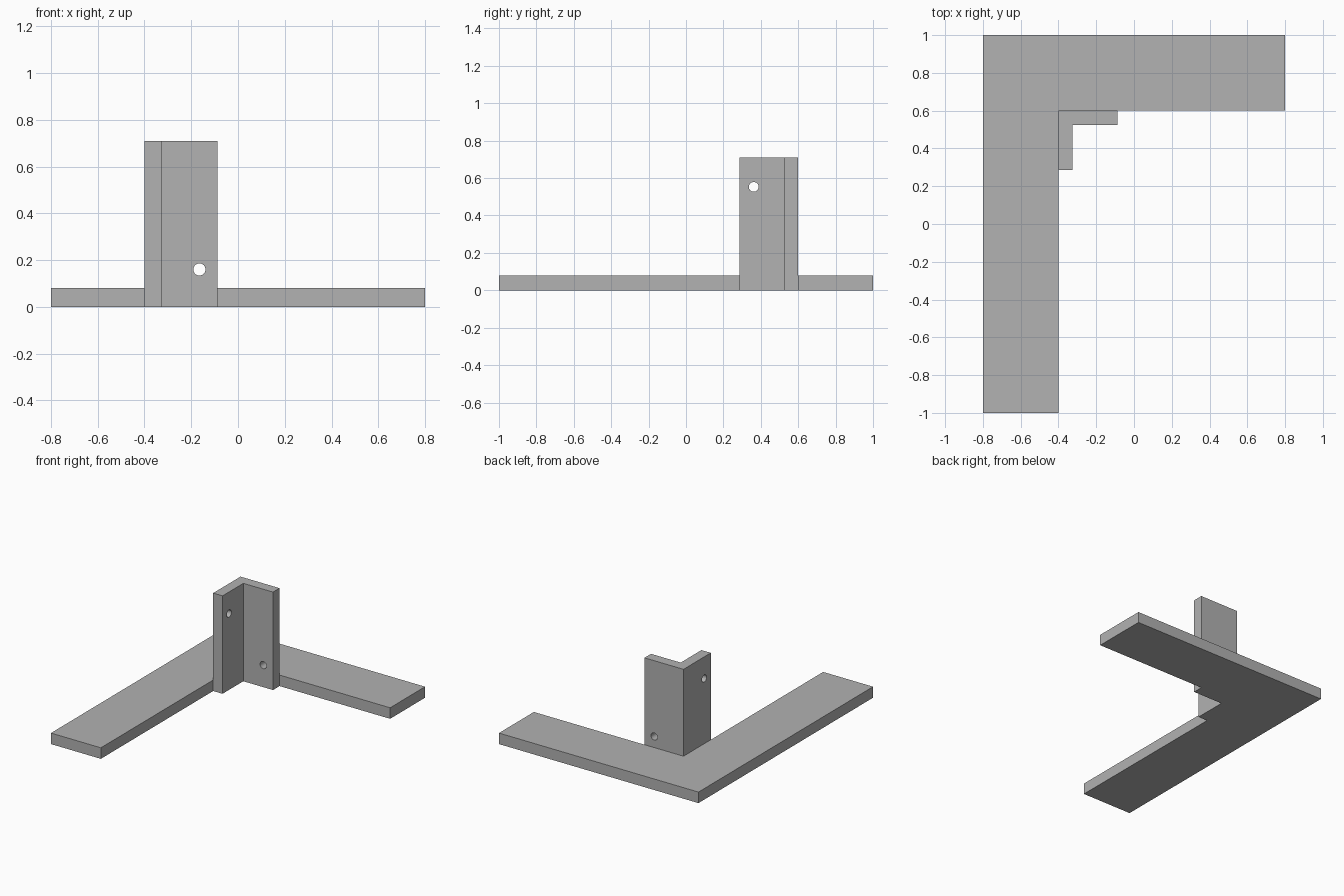
import bpy
import bmesh
from math import pi
from mathutils import Matrix, Vector

cube = bpy.data.objects.get("Cube")
if cube:
    bpy.data.objects.remove(cube, do_unlink=True)

grey = bpy.data.materials.new("plain grey")
grey.use_nodes = True
colour = (0.445, 0.445, 0.445, 1)
grey.diffuse_color = colour
grey.node_tree.nodes["Principled BSDF"].inputs["Base Color"].default_value = colour


def add_object(name, bm):
    bmesh.ops.recalc_face_normals(bm, faces=bm.faces)
    mesh = bpy.data.meshes.new(name)
    bm.to_mesh(mesh)
    bm.free()
    mesh.materials.append(grey)
    obj = bpy.data.objects.new(name, mesh)
    bpy.context.collection.objects.link(obj)
    return obj


def l_prism(name, left, back, width, depth, thick_x, thick_y, height):
    """Upright prism with an L outline whose corner is at (left, back)."""
    right, front = left + width, back - depth
    outline = [(left, back), (left, front), (left + thick_x, front),
               (left + thick_x, back - thick_y), (right, back - thick_y), (right, back)]
    bm = bmesh.new()
    base = bm.faces.new([bm.verts.new((x, y, 0)) for x, y in outline])
    top = bmesh.ops.extrude_face_region(bm, geom=[base])["geom"]
    bmesh.ops.translate(bm, vec=(0, 0, height),
                        verts=[v for v in top if isinstance(v, bmesh.types.BMVert)])
    return add_object(name, bm)


def drill(obj, name, centre, axis, radius=0.026):
    """Bore a round hole through one wall of the post."""
    bm = bmesh.new()
    bmesh.ops.create_cone(bm, cap_ends=True, segments=32, radius1=radius, radius2=radius,
                          depth=0.2, matrix=Matrix.Translation(Vector(centre))
                          @ Matrix.Rotation(pi / 2, 4, axis))
    cutter = add_object(name, bm)
    cutter.hide_render = True
    cutter.hide_set(True)
    mod = obj.modifiers.new(name, "BOOLEAN")
    mod.operation = "DIFFERENCE"
    mod.solver = "EXACT"
    mod.object = cutter
    return cutter


# Flat base and the upright angle post in its inner corner
base = l_prism("base_plate", -0.8, 1.0, 1.6, 2.0, 0.4, 0.4, 0.08)
post = l_prism("angle_post", -0.4, 0.6, 0.313, 0.313, 0.075, 0.075, 0.71)

# Screw holes: low in the back wall, high in the side wall
cutters = [drill(post, "back_wall_hole", (-0.165, 0.5625, 0.16), "X"),
           drill(post, "side_wall_hole", (-0.3625, 0.362, 0.553), "Y")]

# Bake the holes and remove the cutters
bpy.context.view_layer.update()
depsgraph = bpy.context.evaluated_depsgraph_get()
drilled = bpy.data.meshes.new_from_object(post.evaluated_get(depsgraph))
post.modifiers.clear()
post.data = drilled
for cutter in cutters:
    bpy.data.objects.remove(cutter, do_unlink=True)

# Smooth bores, sharp edges
for obj in (base, post):
    bpy.ops.object.select_all(action="DESELECT")
    obj.select_set(True)
    bpy.context.view_layer.objects.active = obj
    bpy.ops.object.shade_smooth_by_angle()
